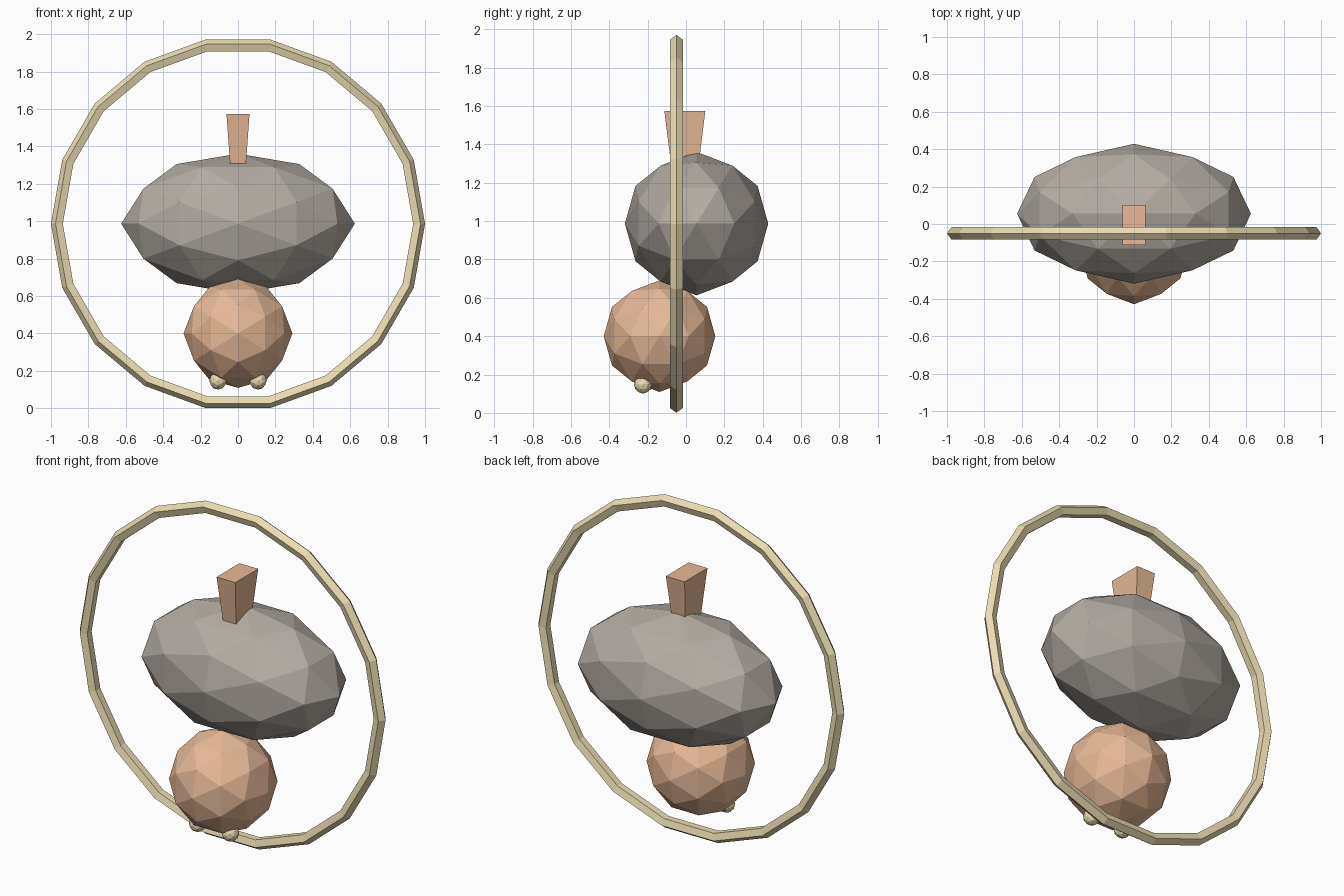
import bpy, bmesh
from math import sin, cos, tau, sqrt
from itertools import product
from mathutils import Vector

if "Cube" in bpy.data.objects:
    bpy.data.objects.remove(bpy.data.objects["Cube"])


def material(name, rgb):
    m = bpy.data.materials.new(name)
    m.diffuse_color = (*rgb, 1)
    m.use_nodes = True
    m.node_tree.nodes["Principled BSDF"].inputs["Base Color"].default_value = m.diffuse_color
    return m


COPPER = material("copper", (0.80, 0.49, 0.31))
STONE = material("stone", (0.45, 0.41, 0.37))
GOLD = material("gold", (0.83, 0.72, 0.45))


def finish(name, bm, loc, mat):
    bmesh.ops.recalc_face_normals(bm, faces=bm.faces)
    me = bpy.data.meshes.new(name)
    bm.to_mesh(me)
    bm.free()
    me.materials.append(mat)
    ob = bpy.data.objects.new(name, me)
    ob.location = loc
    bpy.context.collection.objects.link(ob)
    return ob


def faceted_ball(name, loc, radii, mat):
    """Once-subdivided icosahedron aligned to the axes, scaled to the radii."""
    g = (1 + sqrt(5)) / 2
    corners = []
    for a, b in product((-1, 1), (-g, g)):
        corners += [Vector((a, 0, b)), Vector((0, b, a)), Vector((b, a, 0))]
    mids = [p + q for i, p in enumerate(corners) for q in corners[:i]
            if (p - q).length < 2.1]
    bm = bmesh.new()
    for p in corners + mids:
        bm.verts.new(p.normalized())
    bmesh.ops.convex_hull(bm, input=bm.verts)
    bmesh.ops.scale(bm, vec=radii, verts=bm.verts)
    return finish(name, bm, loc, mat)


# Body and head
faceted_ball("body", (0, 0.055, 0.987), (0.625, 0.374, 0.374), STONE)
faceted_ball("head", (0, -0.138, 0.4), (0.291, 0.291, 0.291), COPPER)

# Eyes
for side, s in (("left", -1), ("right", 1)):
    faceted_ball(side + "_eye", (s * 0.107, -0.224, 0.147), (0.047,) * 3, GOLD)

# Six-sided flared stem, its foot sunk into the body
bm = bmesh.new()
bmesh.ops.create_cone(bm, cap_ends=True, segments=6, radius1=0.07,
                      radius2=0.123, depth=0.37)
for v in bm.verts:
    r, k = v.co.xy.length, round(v.co.xy.angle_signed(Vector((1, 0))) / tau * 6)
    v.co.x, v.co.y = r * cos(k * tau / 6), r * sin(k * tau / 6)
finish("stem", bm, (0, -0.006, 1.388), COPPER)

# Upright hoop: 18 segments with a five-sided section, ridge outward
N, M, R, T = 18, 5, 0.965, 0.035
bm = bmesh.new()
rings = []
for i in range(N):
    a = i * tau / N
    rings.append([bm.verts.new(((R + T * cos(b)) * cos(a), T * sin(b),
                                (R + T * cos(b)) * sin(a)))
                  for b in (j * tau / M for j in range(M))])
for i in range(N):
    p, q = rings[i], rings[(i + 1) % N]
    for j in range(M):
        k = (j + 1) % M
        bm.faces.new((p[j], p[k], q[k], q[j]))
finish("hoop", bm, (0, -0.05, 0.986), GOLD)
